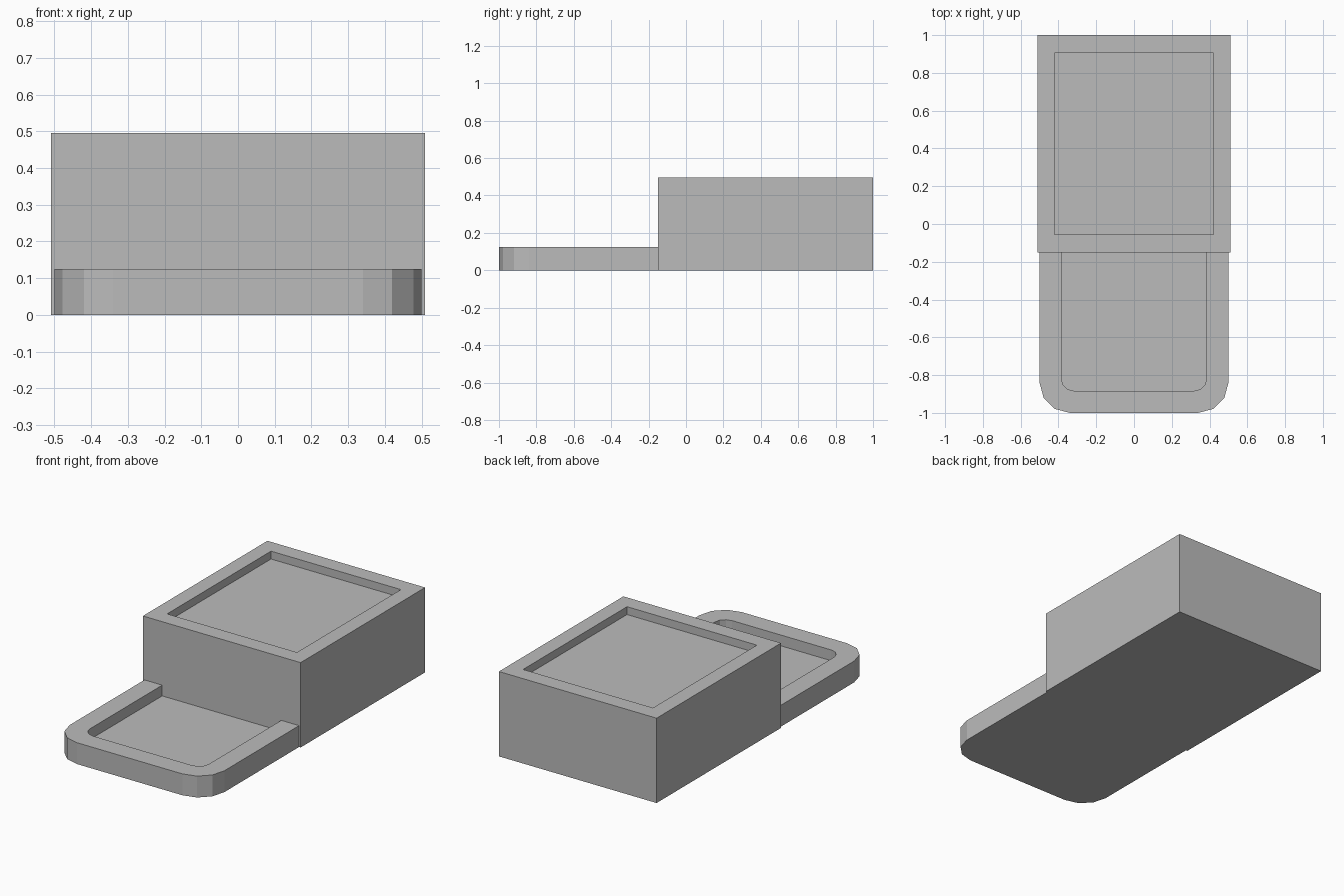
import bpy, bmesh, math

if "Cube" in bpy.data.objects:
    bpy.data.objects.remove(bpy.data.objects["Cube"])

grey = bpy.data.materials.new("plain grey")
grey.diffuse_color = (0.5, 0.5, 0.5, 1)
grey.use_nodes = True
grey.node_tree.nodes["Principled BSDF"].inputs["Base Color"].default_value = grey.diffuse_color


def outline(half_w, y0, y1, r, steps=3):
    """Counter-clockwise rectangle whose two front corners are rounded."""
    if r == 0:
        return [(-half_w, y0), (half_w, y0), (half_w, y1), (-half_w, y1)]
    right = [(half_w - r + r * math.sin(a), y0 + r - r * math.cos(a))
             for a in (math.pi / 2 * i / steps for i in range(steps + 1))]
    left = [(-x, y) for x, y in reversed(right)]
    return right + [(half_w, y1), (-half_w, y1)] + left


def recessed_block(name, outer, inner, height, floor):
    """Solid block with a shallow pocket sunk into its top."""
    bm = bmesh.new()

    def ring(pts, z):
        return [bm.verts.new((x, y, z)) for x, y in pts]

    rings = [ring(outer, 0), ring(outer, height), ring(inner, height), ring(inner, floor)]
    n = len(outer)
    for a, b in zip(rings, rings[1:]):
        for i in range(n):
            j = (i + 1) % n
            bm.faces.new((a[i], a[j], b[j], b[i]))
    bm.faces.new(rings[0][::-1])
    bm.faces.new(rings[3])
    mesh = bpy.data.meshes.new(name)
    bm.to_mesh(mesh)
    bm.free()
    mesh.materials.append(grey)
    obj = bpy.data.objects.new(name, mesh)
    bpy.context.collection.objects.link(obj)


# Tall rear box with a square pocket
recessed_block("rear_box", outline(0.51, -0.15, 1.0, 0),
               outline(0.42, -0.055, 0.905, 0), 0.496, 0.45)

# Low front tray with rounded front corners, its pocket running up to the box
recessed_block("front_tray", outline(0.5, -1.0, -0.145, 0.16),
               outline(0.385, -0.883, -0.148, 0.065), 0.125, 0.062)
